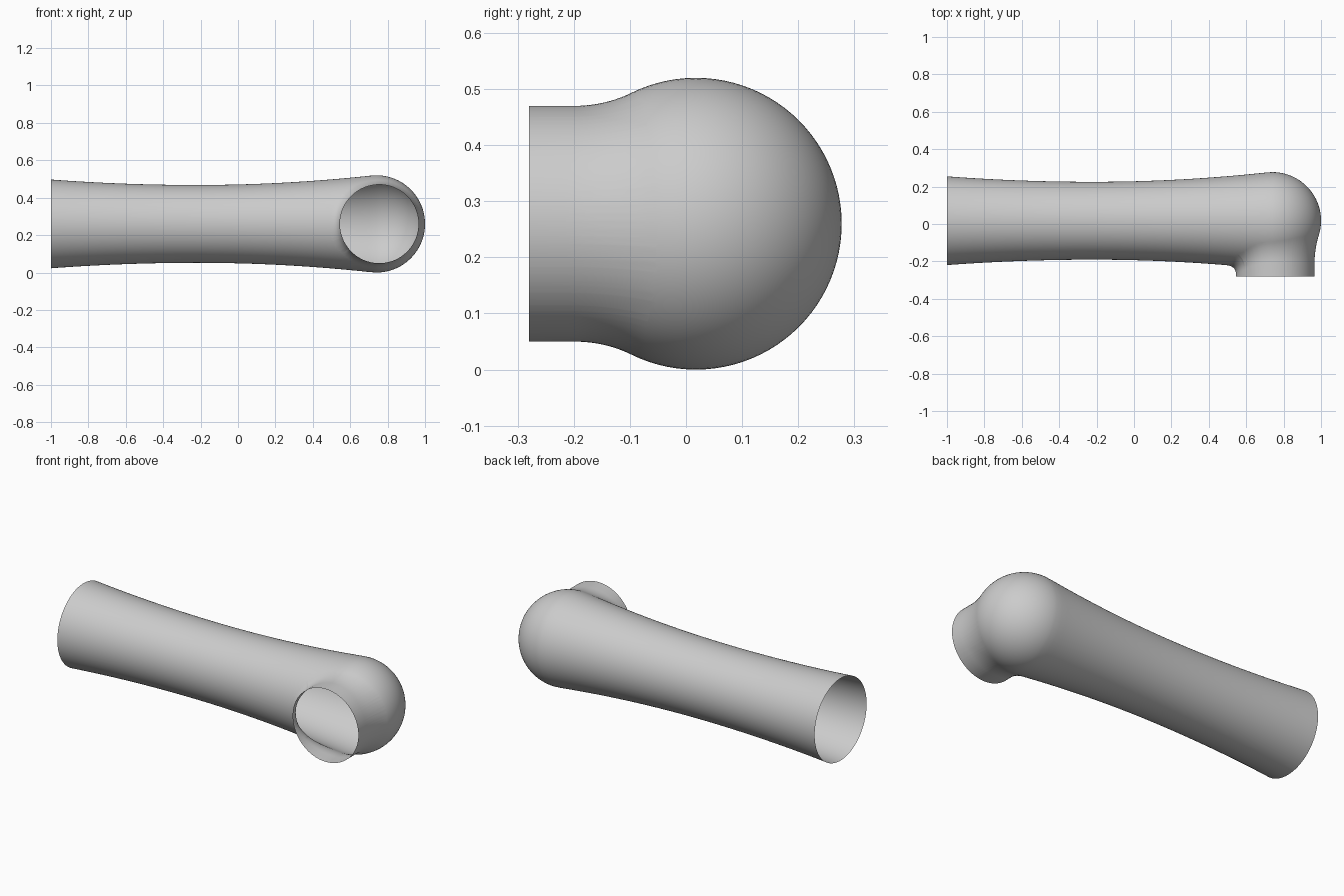
import bpy, bmesh, math
from mathutils import Vector

cube = bpy.data.objects.get("Cube")
if cube:
    bpy.data.objects.remove(cube, do_unlink=True)

AXIS_Y, AXIS_Z = 0.0175, 0.26       # long axis of the pipe
BALL_X, BALL_R = 0.74, 0.26         # rounded end
SPOUT_X, SPOUT_R, SPOUT_Y = 0.755, 0.21, -0.28
SEGS = 96


def make_material(name, rgb):
    mat = bpy.data.materials.new(name)
    mat.use_nodes = True
    mat.diffuse_color = (*rgb, 1)
    mat.node_tree.nodes["Principled BSDF"].inputs["Base Color"].default_value = (*rgb, 1)
    return mat


def make_object(name, bm, *mats):
    bmesh.ops.recalc_face_normals(bm, faces=bm.faces)
    mesh = bpy.data.meshes.new(name)
    bm.to_mesh(mesh)
    bm.free()
    for m in mats:
        mesh.materials.append(m)
    obj = bpy.data.objects.new(name, mesh)
    bpy.context.collection.objects.link(obj)
    return obj


def pipe_radius(x):
    """Waisted pipe that runs smoothly into a ball."""
    if x > BALL_X - 0.02:
        return math.sqrt(max(BALL_R ** 2 - (x - BALL_X) ** 2, 0))
    u = x + 0.22
    return 0.208 + (0.048 if u < 0 else 0.058) * u * u


def hole_radius(a):
    """Outer edge of the fillet between spout and pipe."""
    return 0.235 + 0.03 * max(0, -math.cos(a)) ** 2


def front_y(a, r):
    """Front surface of the pipe at polar position (a, r) about the spout axis."""
    x, dz = SPOUT_X + r * math.cos(a), r * math.sin(a)
    return AXIS_Y - math.sqrt(max(pipe_radius(x) ** 2 - dz * dz, 0))


grey = make_material("grey", (0.6, 0.6, 0.6))

# Pipe body: revolved profile, closed for now so that it can be cut
xs = [-1 + (BALL_X + 1) * i / 48 for i in range(49)]
xs += [BALL_X + BALL_R * math.sin(math.pi / 2 * i / 24) for i in range(1, 25)]
bm = bmesh.new()
profile = [bm.verts.new((-1, AXIS_Y, AXIS_Z))]
profile += [bm.verts.new((x, AXIS_Y, AXIS_Z + pipe_radius(x))) for x in xs]
edges = [bm.edges.new(p) for p in zip(profile, profile[1:])]
bmesh.ops.spin(bm, geom=profile + edges, cent=(0, AXIS_Y, AXIS_Z), axis=(1, 0, 0),
               angle=math.tau, steps=SEGS)
bmesh.ops.remove_doubles(bm, verts=bm.verts, dist=1e-5)
body = make_object("pipe_elbow", bm, grey, grey)

# Cutter for the spout opening, marked by its material slot
bm = bmesh.new()
ring = []
for i in range(SEGS):
    a = math.tau * (i + 0.37) / SEGS
    r = hole_radius(a)
    ring.append(bm.verts.new((SPOUT_X + r * math.cos(a), -0.5, AXIS_Z + r * math.sin(a))))
cap = bm.faces.new(ring)
new = bmesh.ops.extrude_face_region(bm, geom=[cap], use_keep_orig=True)["geom"]
bmesh.ops.translate(bm, verts=[g for g in new if isinstance(g, bmesh.types.BMVert)],
                    vec=(0, 0.5 + AXIS_Y, 0))
for f in bm.faces:
    f.material_index = 1
cutter = make_object("opening_cutter", bm, grey, grey)
cutter.hide_render = True

mod = body.modifiers.new("opening", "BOOLEAN")
mod.operation, mod.solver, mod.object = "DIFFERENCE", "EXACT", cutter
mod.material_mode = "INDEX"
cut_mesh = bpy.data.meshes.new_from_object(
    body.evaluated_get(bpy.context.evaluated_depsgraph_get()))
body.modifiers.clear()
bpy.data.objects.remove(cutter, do_unlink=True)

# Open the spout hole and the far end
bm = bmesh.new()
bm.from_mesh(cut_mesh)
waste = [f for f in bm.faces
         if f.material_index == 1 or f.calc_center_median().x < -0.9999]
bmesh.ops.delete(bm, geom=waste, context="FACES")
bmesh.ops.remove_doubles(bm, verts=bm.verts, dist=0.0008)

# Spout: extrude the hole edge along the fillet, then straight to the mouth
loop = [e for e in bm.edges if e.is_boundary and e.verts[0].co.x > 0]
FILLET = 10
start = {}


def spout_point(co, step):
    a = math.atan2(co.z - AXIS_Z, co.x - SPOUT_X)
    r = math.hypot(co.z - AXIS_Z, co.x - SPOUT_X)
    slope = (front_y(a, r) - front_y(a, r - 0.004)) / 0.004
    p2 = Vector((r, co.y))
    p1 = Vector((SPOUT_R, co.y - slope * (r - SPOUT_R)))
    p0 = Vector((SPOUT_R, max(p1.y - (p2 - p1).length, SPOUT_Y + 0.012)))
    if step > FILLET:
        p = Vector((SPOUT_R, SPOUT_Y))
    else:
        t = step / FILLET
        p = p2 * (1 - t) ** 2 + p1 * 2 * t * (1 - t) + p0 * t * t
    return Vector((SPOUT_X + p.x * math.cos(a), p.y, AXIS_Z + p.x * math.sin(a)))


base = {v: v.co.copy() for e in loop for v in e.verts}
for step in range(1, FILLET + 2):
    old = set(base)
    geom = bmesh.ops.extrude_edge_only(bm, edges=loop)["geom"]
    loop = [g for g in geom if isinstance(g, bmesh.types.BMEdge)]
    fresh = [g for g in geom if isinstance(g, bmesh.types.BMVert)]
    # match each new vertex to the one it grew from
    base = {v: next(base[o] for e in v.link_edges
                    for o in [e.other_vert(v)] if o in old) for v in fresh}
    for v in fresh:
        v.co = spout_point(base[v], step)

for f in bm.faces:
    f.material_index = 0
    f.smooth = True
bmesh.ops.recalc_face_normals(bm, faces=bm.faces)
bm.to_mesh(body.data)
bm.free()
body.data.materials.pop(index=1)
bpy.data.meshes.remove(cut_mesh)

bpy.ops.object.select_all(action="DESELECT")
body.select_set(True)
bpy.context.view_layer.objects.active = body
bpy.ops.object.shade_smooth_by_angle(angle=math.radians(40))
